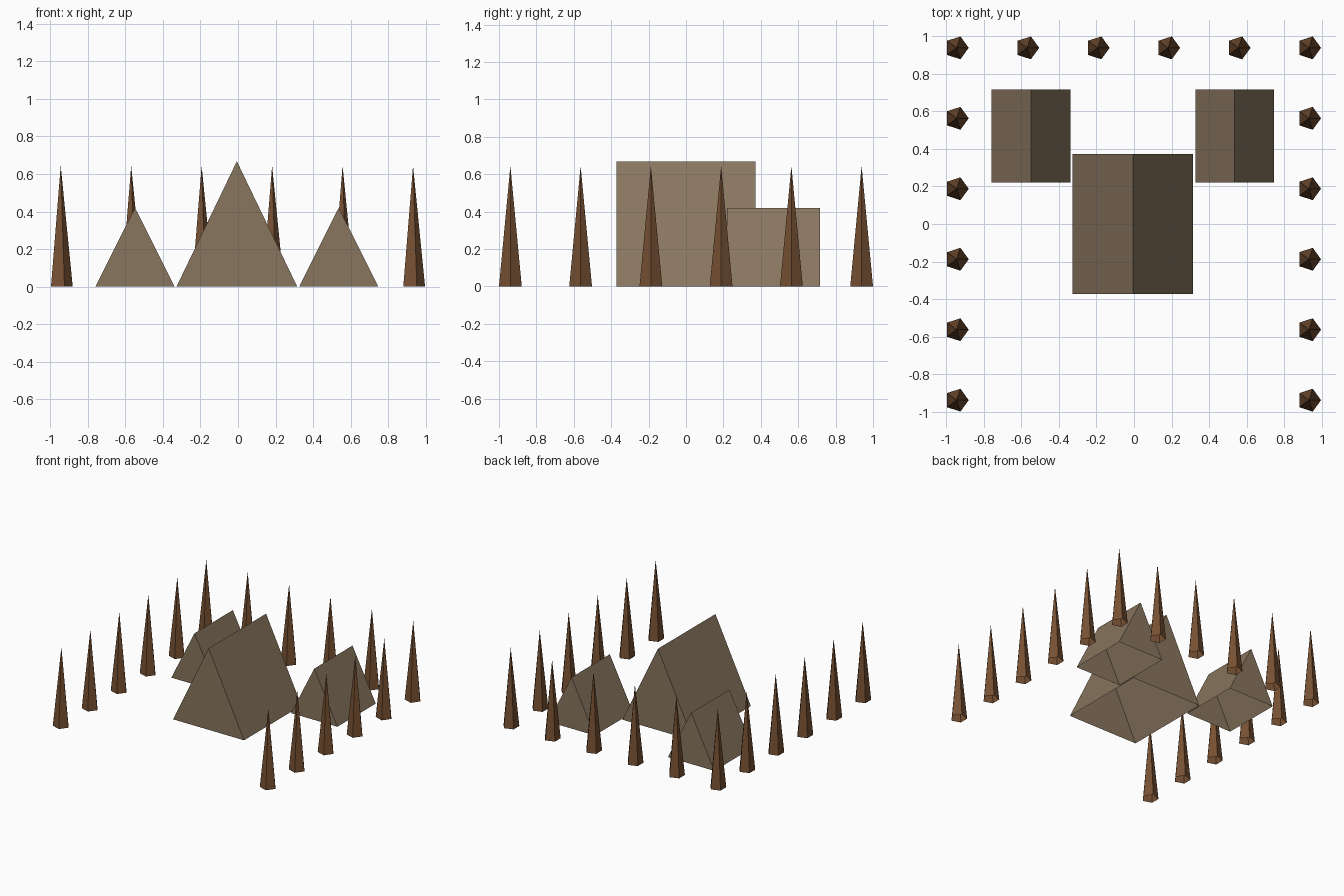
import bpy, bmesh, math

if "Cube" in bpy.data.objects:
    bpy.data.objects.remove(bpy.data.objects["Cube"])


def material(name, rgb):
    """Flat material from sRGB bytes."""
    m = bpy.data.materials.new(name)
    lin = [((c / 255 + 0.055) / 1.055) ** 2.4 for c in rgb]
    m.diffuse_color = (*lin, 1)
    m.use_nodes = True
    m.node_tree.nodes["Principled BSDF"].inputs["Base Color"].default_value = m.diffuse_color
    return m


canvas = material("tan_canvas", (137, 118, 95))
wood = material("brown_wood", (118, 80, 50))


def finish(bm, name, mat):
    """Orient faces outwards, then drop the floor so the shell is open below."""
    bmesh.ops.recalc_face_normals(bm, faces=bm.faces[:])
    floor = [f for f in bm.faces if f.normal.z < -0.9]
    bmesh.ops.delete(bm, geom=floor, context="FACES_ONLY")
    mesh = bpy.data.meshes.new(name)
    bm.to_mesh(mesh)
    bm.free()
    mesh.materials.append(mat)
    obj = bpy.data.objects.new(name, mesh)
    bpy.context.collection.objects.link(obj)
    return obj


def tent(name, x, y, width, depth, height):
    """Triangular prism with its ridge along y."""
    bm = bmesh.new()
    profile = [(-width / 2, 0), (width / 2, 0), (0, height)]
    front = bm.faces.new([bm.verts.new((px, -depth / 2, pz)) for px, pz in profile])
    ext = bmesh.ops.extrude_face_region(bm, geom=[front], use_keep_orig=True)
    moved = [v for v in ext["geom"] if isinstance(v, bmesh.types.BMVert)]
    bmesh.ops.translate(bm, verts=moved, vec=(0, depth, 0))
    finish(bm, name, canvas).location = (x, y, 0)


def stake(name, x, y, radius=0.064, height=0.644, sides=5):
    """Five-sided pointed stake with one corner facing +x."""
    bm = bmesh.new()
    ring = [bm.verts.new((radius * math.cos(a), radius * math.sin(a), 0))
            for a in (i * math.tau / sides for i in range(sides))]
    tip = bm.verts.new((0, 0, height))
    bm.faces.new(ring[::-1])
    for i in range(sides):
        bm.faces.new((ring[i], ring[(i + 1) % sides], tip))
    finish(bm, name, wood).location = (x, y, 0)


# Tents: one large in the middle, two small behind it
CX = -0.006
tent("large_tent", CX, 0, 0.643, 0.745, 0.668)
for side, label in ((-1, "left"), (1, "right")):
    tent(f"small_tent_{label}", CX + side * 0.543, 0.469, 0.421, 0.497, 0.42)

# Palisade: stakes along the left, right and back, open at the front
HALF, N = 0.939, 6
for i in range(N):
    t = -HALF + 2 * HALF * i / (N - 1)
    stake(f"stake_left_{i}", CX - HALF, t)
    stake(f"stake_right_{i}", CX + HALF, t)
    if 0 < i < N - 1:
        stake(f"stake_back_{i}", CX + t, HALF)
